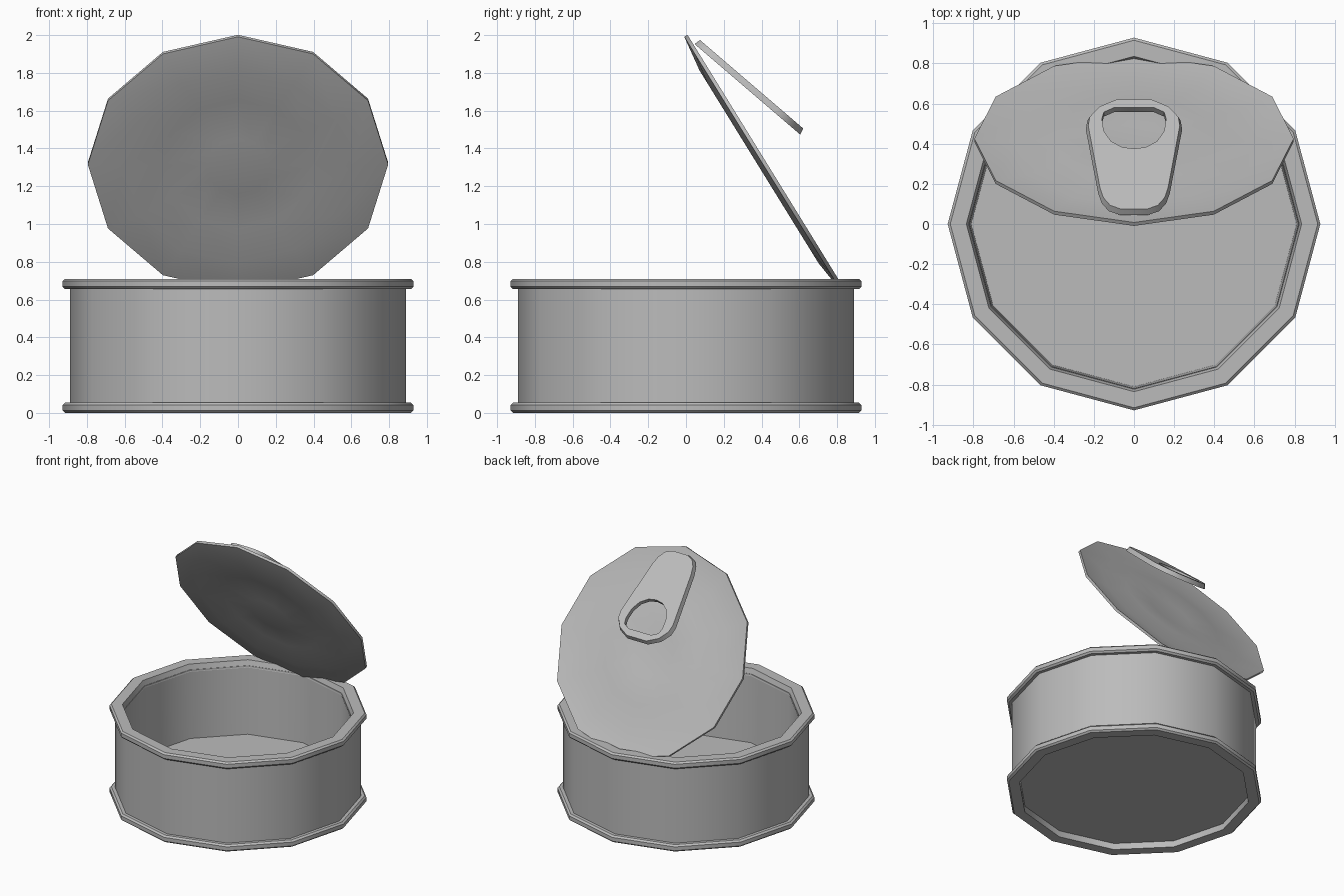
import bpy, bmesh, math
from mathutils import Matrix, Vector

SIDES = 12

cube = bpy.data.objects.get("Cube")
if cube:
    bpy.data.objects.remove(cube, do_unlink=True)

metal = bpy.data.materials.new("brushed grey metal")
metal.use_nodes = True
GREY = (0.5, 0.5, 0.5, 1)
metal.diffuse_color = GREY
metal.node_tree.nodes["Principled BSDF"].inputs["Base Color"].default_value = GREY


def finish(name, bm, matrix=None):
    """Turn a bmesh into a shaded object with the metal material."""
    bmesh.ops.recalc_face_normals(bm, faces=bm.faces)
    mesh = bpy.data.meshes.new(name)
    bm.to_mesh(mesh)
    bm.free()
    mesh.materials.append(metal)
    obj = bpy.data.objects.new(name, mesh)
    bpy.context.collection.objects.link(obj)
    if matrix:
        obj.matrix_world = matrix
    bpy.ops.object.select_all(action="DESELECT")
    obj.select_set(True)
    bpy.context.view_layer.objects.active = obj
    bpy.ops.object.shade_smooth_by_angle(angle=math.radians(35))
    return obj


def lathe(name, profile, matrix=None, closed=False):
    """Revolve (radius, height) points; an open profile gets end caps."""
    bm = bmesh.new()
    rings = []
    for r, z in profile:
        rings.append([bm.verts.new((r * math.sin(a), r * math.cos(a), z))
                      for a in (math.tau * i / SIDES for i in range(SIDES))])
    pairs = list(zip(rings, rings[1:]))
    if closed:
        pairs.append((rings[-1], rings[0]))
    else:
        bm.faces.new(rings[0])
        bm.faces.new(rings[-1])
    for a, b in pairs:
        for i in range(SIDES):
            j = (i + 1) % SIDES
            bm.faces.new((a[i], a[j], b[j], b[i]))
    return finish(name, bm, matrix)


def mirror_loop(half):
    """Complete a half outline across x = 0."""
    return half + [(-x, y) for x, y in reversed(half) if x > 0]


# Can body: recessed base, outer wall, inner wall and floor
lathe("can_body", [(0.84, 0.05), (0.89, 0.05), (0.89, 0.67),
                   (0.82, 0.67), (0.81, 0.13)])

# Rolled rims at the bottom and top
rim = [(0.835, 0.0), (0.915, 0.0), (0.928, 0.012), (0.928, 0.042),
       (0.915, 0.055), (0.835, 0.055)]
lathe("bottom_rim", rim, closed=True)
lathe("top_rim", [(r if r > 0.9 else 0.835 - 0.3 * z, 0.71 - z) for r, z in rim],
      closed=True)

# Opened lid with shallow pressed rings
tilt = Matrix.Translation((0, 0.417, 1.32)) @ Matrix.Rotation(math.radians(-58.3), 4, "X")
pressed = [(0.17, -0.02), (0.4, 0.0), (0.6, -0.025), (0.795, 0.0)]
HALF = 0.01
lathe("lid", [(r, h - HALF) for r, h in pressed] +
      [(r, h + HALF) for r, h in reversed(pressed)], tilt)

# Pull tab: tapered plate with a rounded finger hole
outline = mirror_loop([(0.07, 0), (0.125, 0.025), (0.16, 0.075), (0.178, 0.14),
                       (0.24, 0.56), (0.232, 0.62), (0.18, 0.69), (0.09, 0.737)])
hole = mirror_loop([(0, 0.405), (0.06, 0.415), (0.115, 0.455), (0.15, 0.52),
                    (0.16, 0.6), (0.15, 0.645), (0.1, 0.674)])
THICK = 0.035
bm = bmesh.new()
loops = []
for z, shrink in ((0, 1.0), (THICK, 0.95)):
    outer = [bm.verts.new((x * shrink, 0.37 + (y - 0.37) * (shrink + 1) / 2, z))
             for x, y in outline]
    inner = [bm.verts.new((x, y, z)) for x, y in hole]
    edges = []
    for loop in (outer, inner):
        edges += [bm.edges.new((v, loop[(i + 1) % len(loop)])) for i, v in enumerate(loop)]
    bmesh.ops.triangle_fill(bm, use_beauty=True, edges=edges)
    loops.append((outer, inner))
for low, high in zip(*loops):
    for i in range(len(low)):
        j = (i + 1) % len(low)
        bm.faces.new((low[i], low[j], high[j], high[i]))
place = Matrix.Translation((0, 0.045, 1.953)) @ Matrix.Rotation(math.radians(-40.6), 4, "X")
finish("pull_tab", bm, place)
